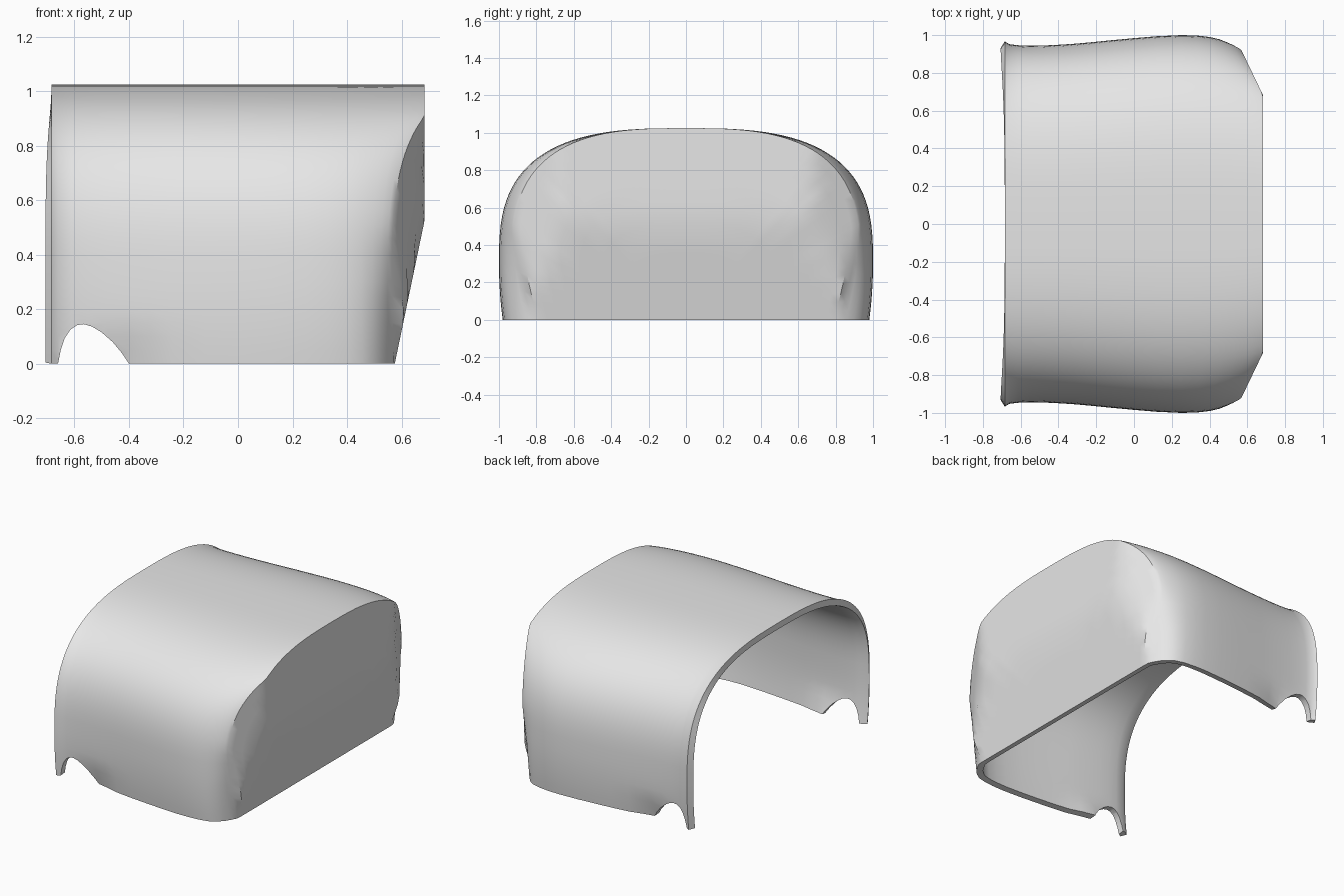
import bpy, bmesh, math

cube = bpy.data.objects.get("Cube")
if cube:
    bpy.data.objects.remove(cube, do_unlink=True)

HALF_X = 0.684
SHOULDER = 0.3      # height where the arch starts to curve in
RISE = 0.725
POWER = 2.9
WALL = 0.042
END_X = 0.56        # nominal end of the straight walls

# (x, half width) stations along the shell
STATIONS = [(-HALF_X, 0.967), (-0.66, 0.952), (-0.61, 0.946), (-0.55, 0.944),
            (-0.48, 0.945), (-0.4, 0.949), (-0.32, 0.954), (-0.24, 0.961),
            (-0.12, 0.973), (0.0, 0.984), (0.12, 0.994), (0.25, 1.0),
            (0.33, 0.998), (0.4, 0.99), (0.45, 0.979), (0.49, 0.966),
            (0.52, 0.954), (0.545, 0.941), (END_X, 0.93)]


def arch_section():
    """Unit half-width arch from the left foot over the top to the right foot."""
    half = [(1 - 0.02 * (1 - k / 6) ** 2, SHOULDER * k / 6) for k in range(6)]
    steps = 28
    for k in range(steps + 1):
        a = math.pi / 2 * k / steps
        y = max(math.cos(a), 0) ** (2 / POWER)
        half.append((y, SHOULDER + RISE * math.sin(a) ** (2 / POWER)))
    half[-1] = (0, SHOULDER + RISE)
    return half + [(-y, z) for y, z in reversed(half[:-1])]


def end_x(y, z):
    """End panel: leans out to mid height and sweeps back at the corners."""
    lean = min(HALF_X, 0.575 + 0.208 * z)
    corner = HALF_X - 0.48 * max(0, abs(y) - 0.68)
    return min(lean, corner)


def wall_point(x, width, y, z):
    low = max(0, 1 - z / 0.5)
    turn = max(0, (x - 0.4) / (END_X - 0.4))
    w = width - 0.09 * low * turn ** 3
    # gentle tuck behind the foot notch
    w -= 0.03 * math.exp(-((x + 0.4) / 0.11) ** 2) * max(0, 1 - z / 0.16)
    yy = y * w
    # stretch the last stretch of wall so that it meets the end panel
    t = max(0, (x - 0.25) / (END_X - 0.25))
    return x + t * (end_x(y * 0.93, z) - END_X), yy, z


# Shell surface: lofted arch plus end panel
section = arch_section()
bm = bmesh.new()
rings = [[bm.verts.new(wall_point(x, w, y, z)) for y, z in section]
         for x, w in STATIONS]
rim = [v.co.copy() for v in rings[-1]]
for s in (0.96, 0.9, 0.82, 0.73, 0.62, 0.5, 0.35, 0.18):
    rings.append([bm.verts.new((end_x(c.y * s, c.z * s), c.y * s, c.z * s)) for c in rim])
for a, b in zip(rings, rings[1:]):
    for k in range(len(section) - 1):
        bm.faces.new((a[k], a[k + 1], b[k + 1], b[k]))
hub = bm.verts.new((end_x(0, 0), 0, 0))
last = rings[-1]
for k in range(len(section) - 1):
    bm.faces.new((last[k], last[k + 1], hub))
bmesh.ops.recalc_face_normals(bm, faces=bm.faces)
bm.normal_update()
top = max(bm.faces, key=lambda f: f.calc_center_median().z)
if top.normal.z < 0:
    bmesh.ops.reverse_faces(bm, faces=bm.faces)
mesh = bpy.data.meshes.new("shell")
bm.to_mesh(mesh)
bm.free()
shell = bpy.data.objects.new("shell", mesh)
bpy.context.collection.objects.link(shell)

# Plain grey material
grey = bpy.data.materials.new("light grey")
grey.use_nodes = True
colour = (0.8, 0.8, 0.8, 1)
grey.diffuse_color = colour
grey.node_tree.nodes["Principled BSDF"].inputs["Base Color"].default_value = colour
mesh.materials.append(grey)

# Notch cutter: lopsided arch through both feet
outline = [(-0.66, -0.1), (-0.66, 0), (-0.65, 0.05), (-0.635, 0.095), (-0.615, 0.125),
           (-0.59, 0.142), (-0.565, 0.145), (-0.535, 0.136), (-0.5, 0.115),
           (-0.46, 0.08), (-0.425, 0.038), (-0.4, 0), (-0.4, -0.1)]
bm = bmesh.new()
face = bm.faces.new([bm.verts.new((x, -1.2, z)) for x, z in outline])
side = bmesh.ops.extrude_face_region(bm, geom=[face])["geom"]
bmesh.ops.translate(bm, vec=(0, 2.4, 0),
                    verts=[g for g in side if isinstance(g, bmesh.types.BMVert)])
bmesh.ops.recalc_face_normals(bm, faces=bm.faces)
cut_mesh = bpy.data.meshes.new("notch_cutter")
bm.to_mesh(cut_mesh)
bm.free()
cutter = bpy.data.objects.new("notch_cutter", cut_mesh)
bpy.context.collection.objects.link(cutter)
cutter.hide_render = True

# Wall thickness and notches
bpy.ops.object.select_all(action="DESELECT")
bpy.context.view_layer.objects.active = shell
shell.select_set(True)
solid = shell.modifiers.new("thickness", "SOLIDIFY")
solid.thickness = WALL
solid.offset = -1
notch = shell.modifiers.new("notches", "BOOLEAN")
notch.operation = "DIFFERENCE"
notch.solver = "EXACT"
notch.object = cutter
for name in ("thickness", "notches"):
    bpy.ops.object.modifier_apply(modifier=name)
bpy.data.objects.remove(cutter, do_unlink=True)
bpy.ops.object.shade_smooth_by_angle(angle=math.radians(32))
